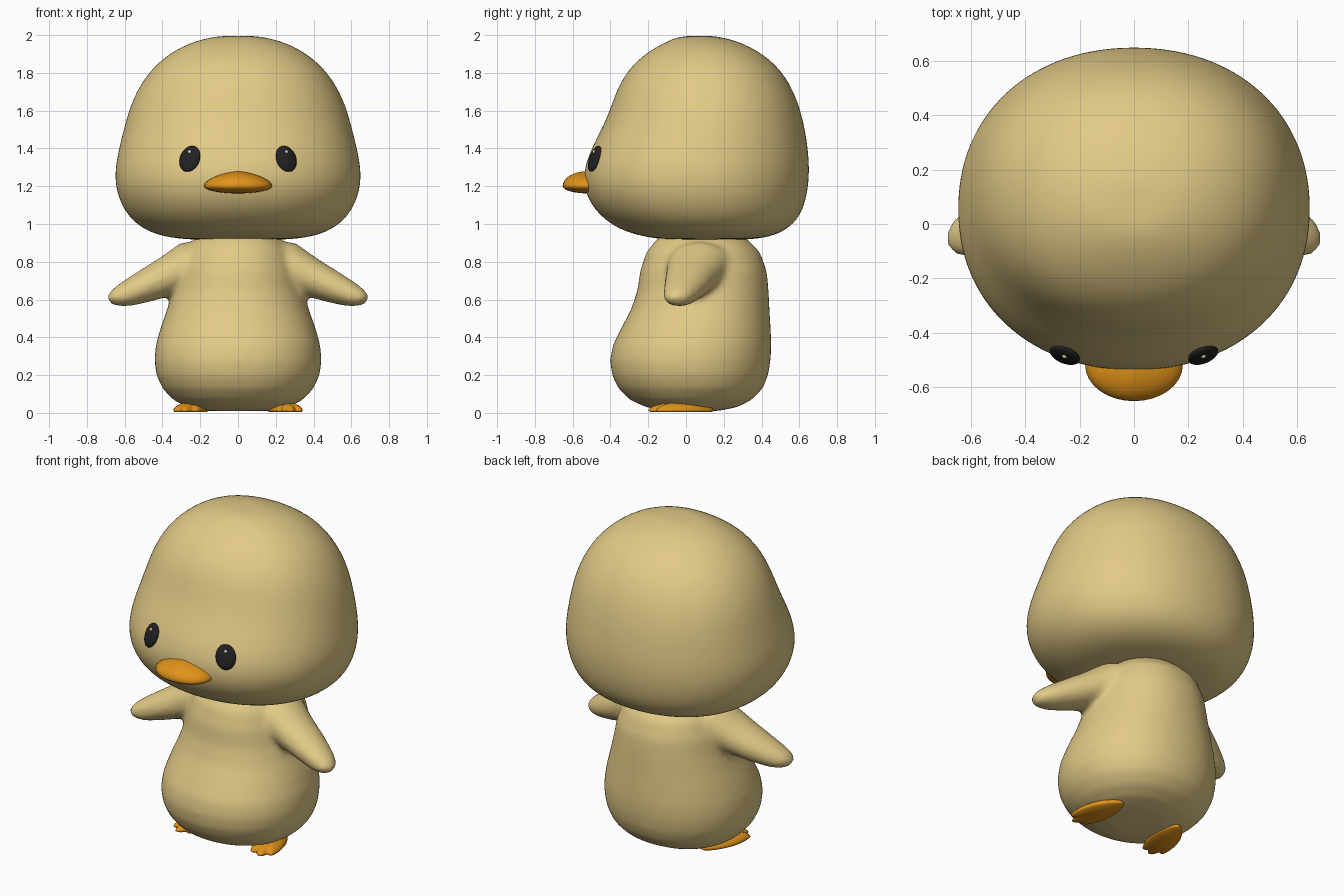
import bpy
import bmesh
import math
from mathutils import Vector, Matrix
from mathutils.bvhtree import BVHTree

default = bpy.data.objects.get("Cube")
if default:
    bpy.data.objects.remove(default, do_unlink=True)


def material(name, rgb, rough=0.6):
    m = bpy.data.materials.new(name)
    m.use_nodes = True
    m.diffuse_color = (*rgb, 1)
    node = m.node_tree.nodes["Principled BSDF"]
    node.inputs["Base Color"].default_value = (*rgb, 1)
    node.inputs["Roughness"].default_value = rough
    return m


YELLOW = material("soft yellow", (0.76, 0.59, 0.24))
ORANGE = material("orange", (0.75, 0.29, 0.01))
BLACK = material("eye black", (0.015, 0.015, 0.017))
GLINT = material("eye glint", (0.85, 0.75, 0.45))


def loft(bm, rings, count=32, power=2.0):
    """Skin closed rings given as (centre, u axis, v axis), capped with fans."""
    loops = []
    for c, u, v in rings:
        loop = []
        for i in range(count):
            a = math.tau * i / count
            ca, sa = math.cos(a), math.sin(a)
            k = (abs(ca) ** power + abs(sa) ** power) ** (-1 / power)
            loop.append(bm.verts.new(Vector(c) + k * (ca * Vector(u) + sa * Vector(v))))
        loops.append(loop)
    skin(bm, loops)


def skin(bm, loops):
    n = len(loops[0])
    for a, b in zip(loops, loops[1:]):
        for i in range(n):
            j = (i + 1) % n
            bm.faces.new((a[i], a[j], b[j], b[i]))
    for loop in (loops[0], loops[-1]):
        hub = bm.verts.new(sum((v.co for v in loop), Vector()) / n)
        for i in range(n):
            bm.faces.new((loop[i], loop[(i + 1) % n], hub))


def upright(rows):
    """Rows of (z, half width, front y, back y) to horizontal rings."""
    return [((0, (f + b) / 2, z), (w, 0, 0), (0, (b - f) / 2, 0)) for z, w, f, b in rows]


def finish(name, bm, mat):
    bmesh.ops.recalc_face_normals(bm, faces=bm.faces[:])
    for f in bm.faces:
        f.smooth = True
    me = bpy.data.meshes.new(name)
    bm.to_mesh(me)
    bm.free()
    me.materials.append(mat)
    ob = bpy.data.objects.new(name, me)
    bpy.context.collection.objects.link(ob)
    return ob


def ellipsoid(name, mat, matrix, shape=None):
    bm = bmesh.new()
    bmesh.ops.create_uvsphere(bm, u_segments=32, v_segments=16, radius=1)
    if shape:
        for v in bm.verts:
            shape(v.co)
    bmesh.ops.transform(bm, matrix=matrix, verts=bm.verts[:])
    return finish(name, bm, mat)


# Head: wide rounded bell, with a concave brow above the face
bm = bmesh.new()
loft(bm, upright([
    (0.915, 0.20, -0.05, 0.28), (0.925, 0.36, -0.19, 0.42),
    (0.96, 0.48, -0.33, 0.52), (1.02, 0.565, -0.43, 0.59),
    (1.1, 0.62, -0.505, 0.63), (1.2, 0.652, -0.545, 0.65),
    (1.3, 0.652, -0.54, 0.655), (1.4, 0.632, -0.502, 0.647),
    (1.5, 0.607, -0.45, 0.632), (1.6, 0.58, -0.405, 0.608),
    (1.7, 0.54, -0.372, 0.572), (1.8, 0.477, -0.32, 0.515),
    (1.89, 0.385, -0.235, 0.425), (1.96, 0.26, -0.12, 0.3),
    (1.995, 0.12, -0.03, 0.17)]), power=2.15)
bmesh.ops.recalc_face_normals(bm, faces=bm.faces[:])
head_tree = BVHTree.FromBMesh(bm)
head = finish("head", bm, YELLOW)
head.modifiers.new("smooth surface", "SUBSURF").levels = 2
head.modifiers[0].render_levels = 2

# Body: pear shape with both wings fused in
bm = bmesh.new()
loft(bm, upright([
    (0.01, 0.17, -0.1, 0.17), (0.03, 0.27, -0.21, 0.27),
    (0.07, 0.345, -0.3, 0.35), (0.13, 0.4, -0.358, 0.407),
    (0.2, 0.432, -0.392, 0.435), (0.28, 0.443, -0.402, 0.448),
    (0.36, 0.435, -0.387, 0.452), (0.45, 0.41, -0.342, 0.448),
    (0.55, 0.375, -0.29, 0.442), (0.65, 0.345, -0.257, 0.437),
    (0.75, 0.325, -0.243, 0.428), (0.85, 0.29, -0.21, 0.392),
    (0.92, 0.23, -0.155, 0.325), (0.97, 0.13, -0.06, 0.22)]), count=48, power=2.15)
wing = [(0.1, 0.08, 0.79, 0.16, 0.13), (0.25, 0.07, 0.785, 0.17, 0.13),
        (0.38, 0.03, 0.72, 0.14, 0.107), (0.5, 0, 0.667, 0.117, 0.088),
        (0.6, -0.03, 0.625, 0.093, 0.068), (0.655, -0.045, 0.606, 0.07, 0.047),
        (0.685, -0.05, 0.597, 0.035, 0.022)]
for s in (1, -1):
    loft(bm, [((s * x, y, z), (0, d, 0), (s * 0.4 * t, 0, 0.9 * t))
              for x, y, z, d, t in wing], count=24)
body = finish("body_and_wings", bm, YELLOW)
mod = body.modifiers.new("fuse", "REMESH")
mod.mode = "VOXEL"
mod.voxel_size = 0.016
mod.use_smooth_shade = True
mod = body.modifiers.new("soften", "SMOOTH")
mod.factor = 0.5
mod.iterations = 14


# Beak: domed on top, shallow underneath
def beak_shape(co):
    co.z *= 0.08 * (1 - 0.2 * abs(co.x)) if co.z > 0 else 0.038


ellipsoid("beak", ORANGE, Matrix.Translation((0, -0.52, 1.2))
          @ Matrix.Diagonal((0.18, 0.133, 1, 1)), beak_shape)

# Eyes: flat ovals lying on the face, each with a small glint
for s, side in ((1, "left"), (-1, "right")):
    def on_face(x, z):
        hit, normal, _, _ = head_tree.ray_cast(Vector((s * x, -2, z)), Vector((0, 1, 0)))
        return hit, normal

    spot, normal = on_face(0.255, 1.345)
    across = Vector((0, 0, 1)).cross(normal).normalized()
    frame = Matrix((across, normal.cross(across), normal)).transposed().to_4x4()
    tilt = Matrix.Rotation(s * math.radians(8), 4, "Z")
    place = Matrix.Translation(spot) @ frame @ tilt
    ellipsoid(side + "_eye", BLACK, place @ Matrix.Diagonal((0.058, 0.073, 0.02, 1)))
    spot, normal = on_face(0.25, 1.376)
    ellipsoid(side + "_eye_glint", GLINT,
              Matrix.Translation(spot + normal * 0.015) @ Matrix.Scale(0.01, 4))

# Feet: low domes with three scalloped toes, splayed outwards
for s, side in ((1, "left"), (-1, "right")):
    bm = bmesh.new()
    turn = Matrix.Translation((s * 0.24, -0.01, 0)) @ Matrix.Rotation(s * math.radians(13), 4, "Z")
    loops = []
    for scale, z in ((0.93, 0.004), (1, 0.012), (0.97, 0.022), (0.85, 0.036), (0.6, 0.05), (0.3, 0.056)):
        loop = []
        for i in range(96):
            a = math.tau * i / 96
            u, fwd = math.sin(a), math.cos(a)
            y = -0.16 * fwd
            if fwd > 0:
                y -= 0.035 * abs(math.sin(1.5 * math.pi * (u + 1))) * min(1, fwd * 3)
            x = (0.083 + 0.022 * fwd) * u
            loop.append(bm.verts.new(turn @ Vector((x * scale, y * scale, z))))
        loops.append(loop)
    skin(bm, loops)
    finish(side + "_foot", bm, ORANGE)
